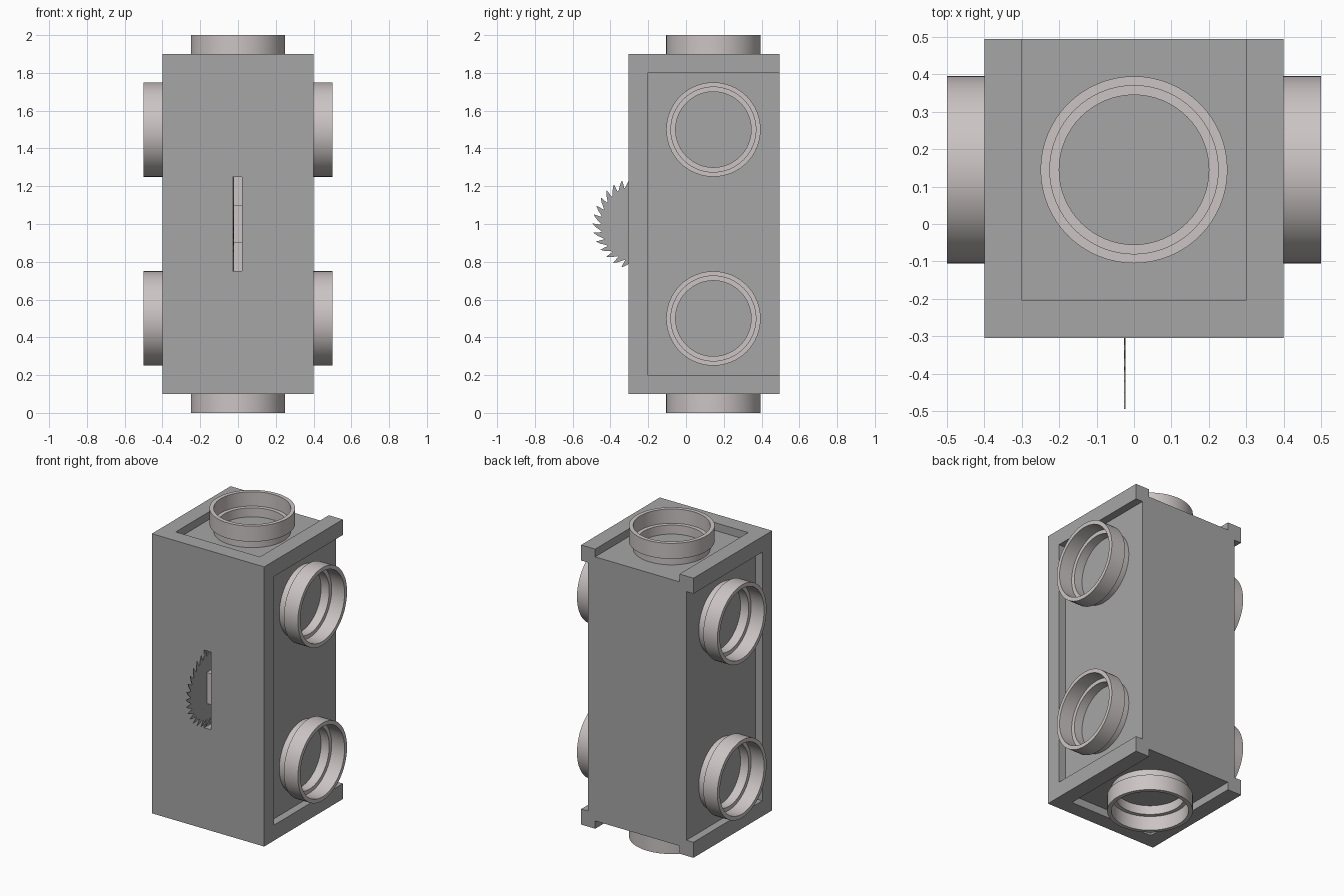
import bpy, bmesh, math
from mathutils import Matrix, Vector

if "Cube" in bpy.data.objects:
    bpy.data.objects.remove(bpy.data.objects["Cube"])

FRONT, BACK, RING_Y = -0.305, 0.495, 0.145


def material(name, rgb):
    m = bpy.data.materials.new(name)
    m.diffuse_color = (*rgb, 1)
    m.use_nodes = True
    m.node_tree.nodes["Principled BSDF"].inputs["Base Color"].default_value = m.diffuse_color
    return m


BODY = material("dark_grey", (0.38, 0.38, 0.38))
LIGHT = material("light_grey", (0.6, 0.55, 0.55))


def make(name, bm, mat):
    bmesh.ops.recalc_face_normals(bm, faces=bm.faces)
    me = bpy.data.meshes.new(name)
    bm.to_mesh(me)
    bm.free()
    me.materials.append(mat)
    ob = bpy.data.objects.new(name, me)
    bpy.context.collection.objects.link(ob)
    return ob


def box(name, lo, hi, mat):
    lo, hi = Vector(lo), Vector(hi)
    bm = bmesh.new()
    bmesh.ops.create_cube(bm, size=1, matrix=Matrix.Translation((lo + hi) / 2)
                          @ Matrix.Diagonal((*(hi - lo), 1)))
    return make(name, bm, mat)


def smooth(ob):
    bpy.ops.object.select_all(action='DESELECT')
    ob.select_set(True)
    bpy.context.view_layer.objects.active = ob
    bpy.ops.object.shade_smooth_by_angle(angle=math.radians(30))


def collar(name, loc, direction):
    # stepped pipe socket, lathed around its axis
    profile = [(.225, -.01), (.225, .05), (.25, .05), (.25, .15),
               (.225, .15), (.225, .058), (.2, .058), (.2, -.01)]
    n = 64
    bm = bmesh.new()
    rings = [[bm.verts.new((r * math.cos(2 * math.pi * i / n),
                            r * math.sin(2 * math.pi * i / n), h))
              for i in range(n)] for r, h in profile]
    for k, a in enumerate(rings):
        b = rings[(k + 1) % len(rings)]
        for i in range(n):
            j = (i + 1) % n
            bm.faces.new((a[i], a[j], b[j], b[i]))
    rot = Vector((0, 0, 1)).rotation_difference(Vector(direction)).to_matrix().to_4x4()
    bm.transform(Matrix.Translation(loc) @ rot)
    smooth(make(name, bm, LIGHT))


# body with recessed panels open at the back, and a blade slot in front
body = box("body", (-.4, FRONT, .1), (.4, BACK, 1.9), BODY)
cutters = [
    box("cut", (.35, -.205, .2), (.6, .7, 1.8), BODY),
    box("cut", (-.6, -.205, .2), (-.35, .7, 1.8), BODY),
    box("cut", (-.3, -.205, 1.85), (.3, .7, 2.1), BODY),
    box("cut", (-.3, -.205, -.1), (.3, .7, .15), BODY),
    box("cut", (-.028, -.6, .75), (.02, .03, 1.25), BODY),
]
bpy.context.view_layer.objects.active = body
for c in cutters:
    mod = body.modifiers.new("cut", 'BOOLEAN')
    mod.operation = 'DIFFERENCE'
    mod.solver = 'EXACT'
    mod.object = c
    bpy.ops.object.modifier_apply(modifier=mod.name)
    bpy.data.objects.remove(c)

# pipe collars on both sides, top and bottom
for s in (-1, 1):
    side = "right" if s > 0 else "left"
    collar(side + "_lower_collar", (s * .35, RING_Y, .5), (s, 0, 0))
    collar(side + "_upper_collar", (s * .35, RING_Y, 1.5), (s, 0, 0))
    collar("top_collar" if s > 0 else "bottom_collar",
           (0, RING_Y, 1 + s * .85), (0, 0, s))

# light slot lining and the axle block behind the blade
box("slot_lining", (-.028, -.2, .75), (.02, -.19, 1.25), LIGHT)
box("axle_block", (-.022, -.285, .9), (.02, -.195, 1.1), LIGHT)

# saw blade: hooked teeth around a thin disc
TEETH, CY, CZ = 32, -.245, 1.0
hook = [(.205, 0.0), (.215, .28), (.232, .62), (.25, 1.05), (.226, 1.0), (.208, .93)]
bm = bmesh.new()
outline = []
for t in range(TEETH):
    for r, f in hook:
        # tips lean upward at the front of the blade
        a = math.pi - (t + f) * 2 * math.pi / TEETH
        outline.append(bm.verts.new((-.0265, CY + r * math.cos(a), CZ + r * math.sin(a))))
face = bm.faces.new(outline)
ext = bmesh.ops.extrude_face_region(bm, geom=[face])
bmesh.ops.translate(bm, vec=(.004, 0, 0),
                    verts=[v for v in ext["geom"] if isinstance(v, bmesh.types.BMVert)])
make("saw_blade", bm, BODY)
